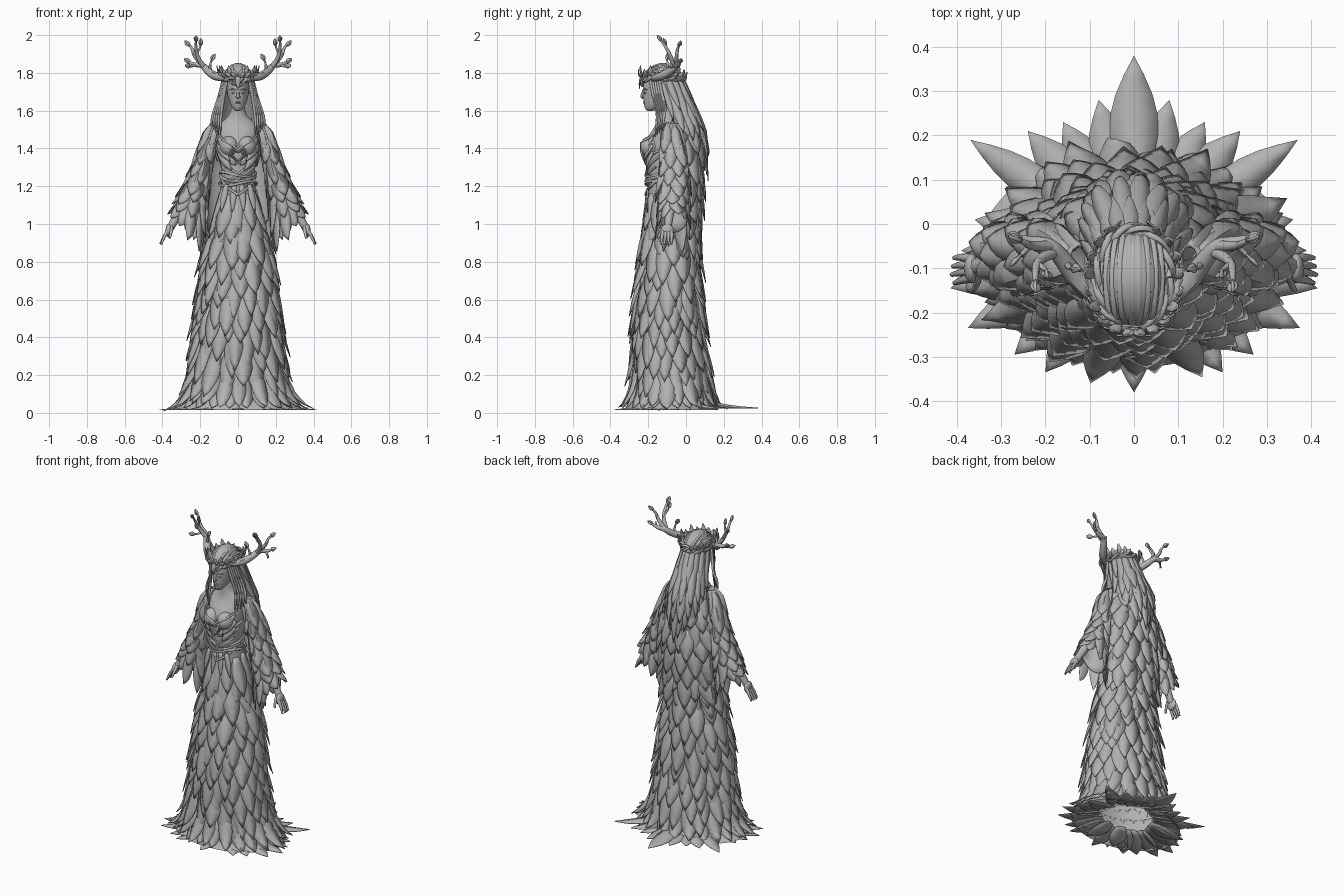
import bpy, bmesh, math, random
from math import sin, cos, pi, radians
from mathutils import Vector, Matrix

random.seed(4)
cube = bpy.data.objects.get("Cube")
if cube:
    bpy.data.objects.remove(cube, do_unlink=True)

stone = bpy.data.materials.new("stone_grey")
stone.use_nodes = True
stone.diffuse_color = (0.45, 0.45, 0.45, 1)
stone.node_tree.nodes["Principled BSDF"].inputs["Base Color"].default_value = (0.45, 0.45, 0.45, 1)


def finish(ob, mirror=False, thick=0, smooth=0):
    bpy.context.scene.collection.objects.link(ob)
    bpy.ops.object.select_all(action='DESELECT')
    ob.select_set(True)
    bpy.context.view_layer.objects.active = ob
    if ob.type == 'CURVE':
        bpy.ops.object.convert(target='MESH')
        ob = bpy.context.view_layer.objects.active
    ob.data.materials.clear()
    ob.data.materials.append(stone)
    bpy.ops.object.shade_smooth_by_angle(angle=radians(45))
    if mirror:
        ob.modifiers.new("mirror", 'MIRROR').use_mirror_merge = False
    if smooth:
        ob.modifiers.new("smooth", 'SUBSURF').levels = smooth
    if thick:
        mod = ob.modifiers.new("thickness", 'SOLIDIFY')
        mod.thickness, mod.offset = thick, 0
    return ob


def from_bmesh(name, bm, **kw):
    bmesh.ops.recalc_face_normals(bm, faces=bm.faces)
    me = bpy.data.meshes.new(name)
    bm.to_mesh(me)
    bm.free()
    return finish(bpy.data.objects.new(name, me), **kw)


def tubes(name, paths, mirror=False):
    """Tapered round strands; each point is x, y, z, radius."""
    cu = bpy.data.curves.new(name, 'CURVE')
    cu.dimensions, cu.bevel_depth, cu.bevel_resolution = '3D', 1, 2
    cu.resolution_u, cu.use_fill_caps = 4, True
    for path in paths:
        sp = cu.splines.new('NURBS')
        sp.points.add(len(path) - 1)
        for p, (x, y, z, r) in zip(sp.points, path):
            p.co, p.radius = (x, y, z, 1), r
        sp.order_u, sp.use_endpoint_u = 3, True
    return finish(bpy.data.objects.new(name, cu), mirror=mirror)


def surface(rows):
    """Stacked ellipses (z, y, rx, ry, x, tilt) -> point at angle and distance down."""
    rows = [Vector((*r, 0, 0)[:6]) for r in rows]
    dist = [0]
    for a, b in zip(rows, rows[1:]):
        dist.append(dist[-1] + math.hypot(b[0] - a[0], b[2] - a[2]))

    def at(a, v, out=0):
        i = sum(d <= v for d in dist[1:-1])
        t = (v - dist[i]) / (dist[i + 1] - dist[i])
        z, y, rx, ry, x, tilt = rows[i] + (rows[i + 1] - rows[i]) * t
        return Vector((x + (rx + out) * cos(a), y + (ry + out) * sin(a),
                       max(0.01, z + tilt * cos(a) + out * 0.25)))
    return at, dist


def loft(name, rows, a0=0, a1=2 * pi, caps=False, n=24, **kw):
    at, dist = surface(rows)
    bm = bmesh.new()
    full = a1 - a0 > 6.28
    rings = [[bm.verts.new(at(a0 + (a1 - a0) * i / n, d)) for i in range(n if full else n + 1)]
             for d in dist]
    for r, s in zip(rings, rings[1:]):
        for i in range(n):
            j = (i + 1) % len(r)
            bm.faces.new((r[i], r[j], s[j], s[i]))
    if caps:
        bm.faces.new(rings[0])
        bm.faces.new(rings[-1])
    from_bmesh(name, bm, smooth=1, **kw)
    return at, dist[-1]


def leaf(bm, fn, w):
    """Pointed, ridged leaf on the mapping fn(side, along, out)."""
    last = None
    for i in range(7):
        t = i / 6
        h = w * max(0, sin(pi * (0.18 + 0.82 * t)))
        mid = bm.verts.new(fn(0, t, h * 0.18))
        row = [mid] * 3 if i == 6 else [bm.verts.new(fn(-h, t, 0)), mid, bm.verts.new(fn(h, t, 0))]
        if last:
            for k in (0, 1):
                bm.faces.new(list(dict.fromkeys((last[k], last[k + 1], row[k + 1], row[k]))))
        last = row


def free_leaf(bm, base, tip, normal, w, bend=0.0):
    base, tip = Vector(base), Vector(tip)
    n = Vector(normal).normalized()
    side = (tip - base).cross(n).normalized()
    leaf(bm, lambda u, t, o: base.lerp(tip, t) + side * u + n * (o + bend * sin(pi * t)), w)


def surface_leaf(bm, at, a, v, length, w, flare):
    g = (at(a + 0.01, v + length / 2) - at(a - 0.01, v + length / 2)).length / 0.02
    leaf(bm, lambda u, t, o: at(a + u / g, v + length * t, o + flare * t), w)


def leaf_rows(bm, at, v0, v1, step, length, w, flare, a0=0, a1=2 * pi):
    count = round((v1 - v0) / step)
    for k in range(count + 1):
        v = v0 + (v1 - v0) * k / count
        arc = sum((at(a0 + (a1 - a0) * (i + 1) / 16, v + length / 2)
                   - at(a0 + (a1 - a0) * i / 16, v + length / 2)).length for i in range(16))
        n = max(4, round(arc / (w * 1.6)))
        for i in range(n):
            a = a0 + (a1 - a0) * (i + 0.25 + 0.5 * (k % 2) + random.uniform(-0.2, 0.2)) / n
            surface_leaf(bm, at, a, v + random.uniform(-0.015, 0.015), length * random.uniform(0.85, 1.15),
                         w * random.uniform(0.85, 1.15), flare * min(1, 0.5 + v * 2) * random.uniform(0.5, 1.4))


def blob(bm, loc, scale):
    m = Matrix.Translation(loc) @ Matrix.Diagonal((*scale, 1))
    bmesh.ops.create_uvsphere(bm, u_segments=20, v_segments=12, radius=1, matrix=m)


# Skirt with overlapping leaves, flaring onto the floor
skirt, end = loft("skirt", [
    (1.24, -.11, .085, .09), (1.15, -.09, .098, .11), (1.0, -.085, .13, .13),
    (.8, -.085, .172, .145), (.6, -.09, .2, .165), (.4, -.093, .222, .178), (.2, -.08, .247, .195),
    (.1, -.08, .275, .205), (.04, -.08, .315, .225), (.015, -.075, .355, .25)], n=40)
bm = bmesh.new()
leaf_rows(bm, skirt, 0.07, end - 0.26, 0.085, 0.24, 0.043, 0.034)
for a, v, size in ((0, .12, .42), (-.28, .1, .36), (.28, .1, .36), (0, .85, .4)):
    surface_leaf(bm, skirt, a - pi / 2, v, size, 0.04, 0.022)
from_bmesh("skirt_leaves", bm, thick=0.004)

# Hem and train leaves: one layer on the floor, one rising against the skirt
bm = bmesh.new()
for x, y, w in ((0, .38, .055), (.08, .28, .05), (.16, .23, .05), (.24, .21, .05), (.32, .15, .05), (.37, .19, .04),
                (.36, .01, .05), (.39, -.06, .05), (.415, -.145, .05), (.375, -.235, .05), (.27, -.295, .05),
                (.2, -.335, .05), (.1, -.31, .05), (0, -.38, .045)):
    for s in ((1, -1) if x else (1,)):
        free_leaf(bm, (s * x * .4, -.06 + (y + .06) * .4, .055), (s * x, y, .016 if y < .15 else .026),
                  (0, 0, 1), w, -.012)
for i in range(24):
    a = (i + .5) * pi / 12
    surface_leaf(bm, skirt, a, end - .2, .19, .042, .018)
from_bmesh("hem_leaves", bm, thick=0.004)

# Torso, neck and bust
bodice_rows = [(1.46, -.1, .112, .108), (1.4, -.105, .108, .118), (1.32, -.105, .095, .105),
               (1.25, -.11, .085, .097), (1.18, -.1, .098, .108)]
loft("torso", [(1.66, -.12, .034, .036), (1.59, -.11, .037, .042), (1.56, -.1, .06, .055),
               (1.53, -.09, .105, .07), (1.5, -.09, .118, .085)] + bodice_rows, caps=True)
bm = bmesh.new()
blob(bm, (.047, -.188, 1.41), (.05, .055, .055))
from_bmesh("bust", bm, mirror=True)

# Bodice bands, belts and centre ornament
bodice, _ = surface(bodice_rows)


def band(a0, v0, a1, v1, r):
    pts = [bodice(radians(a0 + (a1 - a0) * i / 6) - pi / 2, v0 + (v1 - v0) * i / 6, .004) for i in range(7)]
    return [(*p, r) for p in pts]


tubes("bodice_bands", [band(75, .1, -30, .24, .006), band(60, .16, -40, .27, .006), band(85, .06, 0, .14, .007),
                       band(90, .2, 0, .31, .008),
                       [(.1, -.17, 1.47, .005), (.075, -.23, 1.44, .007), (.03, -.24, 1.42, .007), (0, -.232, 1.39, .008)],
                       [(0, -.217, 1.33, .006), (.04, -.232, 1.36, .007), (.035, -.24, 1.41, .007), (0, -.235, 1.38, .006)]],
      mirror=True)
tubes("belts", [[(*bodice(i * pi / 12, v + .012 * sin(i * pi / 12 * 2 + v * 50), .006), .008) for i in range(25)]
                for v in (.2, .225, .25)])
bm = bmesh.new()
for x0, z0, x1, z1 in ((.1, 1.46, .035, 1.36), (.105, 1.42, .04, 1.33), (.1, 1.38, .03, 1.28), (.06, 1.37, .01, 1.31)):
    free_leaf(bm, (x0, -.175, z0), (x1, -.228 + (1.36 - z1) * .25, z1), (.3, -1, 0), .02, .012)
for x in (.02, .06):
    free_leaf(bm, (x, -.2, 1.21), (x * 1.5, -.222 + x * .3, 1.06), (x * 4, -1, .1), .017, .004)
from_bmesh("bodice_leaves", bm, mirror=True, thick=0.004)

# Leaf cape over the back
cape, end = loft("cape", [
    (1.55, -.06, .075, .05), (1.48, -.04, .125, .09), (1.35, -.025, .165, .098),
    (1.2, -.02, .17, .098), (1.0, -.02, .16, .085), (.9, -.02, .165, .08)], a0=0, a1=pi, thick=0.006)
bm = bmesh.new()
leaf_rows(bm, cape, 0.0, end - 0.12, 0.085, 0.2, 0.045, 0.033, radians(-5), radians(185))
from_bmesh("cape_leaves", bm, thick=0.004)

# Bell sleeves with leaves, longer on the inner side
sleeve, end = loft("sleeves", [
    (1.53, -.08, .02, .03, .125), (1.49, -.078, .035, .05, .143), (1.4, -.07, .04, .06, .168),
    (1.3, -.065, .045, .065, .19), (1.2, -.065, .052, .068, .216, .02), (1.1, -.065, .06, .07, .242, .04),
    (1.03, -.065, .064, .072, .255, .075)], mirror=True, thick=0.005)
bm = bmesh.new()
leaf_rows(bm, sleeve, 0.0, end - 0.07, 0.075, 0.165, 0.036, 0.024)
from_bmesh("sleeve_leaves", bm, mirror=True, thick=0.004)

# Arms and hands
arms = [[(.22, -.07, 1.25, .035), (.29, -.08, 1.1, .029), (.335, -.092, 1.02, .021), (.36, -.097, .975, .02)],
        [(.352, -.11, .985, .01), (.352, -.135, .96, .009), (.362, -.148, .925, .006)]]
for i in range(4):
    y = -.073 - .018 * i
    arms.append([(.368, y * .8 - .02, .965, .011), (.392, y, .935, .009), (.406 + .003 * (i % 3), y * 1.05, .893, .005)])
tubes("arms_and_fingers", arms, mirror=True)
bm = bmesh.new()
blob(bm, (.367, -.1, .965), (.017, .034, .036))
from_bmesh("palms", bm, mirror=True)

# Head and face
loft("head", [(1.598, -.19, .012, .014), (1.605, -.185, .024, .03), (1.625, -.172, .038, .05),
              (1.655, -.153, .05, .073), (1.69, -.142, .058, .087), (1.74, -.135, .061, .094),
              (1.79, -.13, .056, .086), (1.83, -.125, .038, .06), (1.845, -.125, .012, .02)], caps=True)
bm = bmesh.new()
blob(bm, (.024, -.217, 1.694), (.012, .006, .005))
blob(bm, (.005, -.221, 1.645), (.012, .007, .0035))
blob(bm, (.004, -.219, 1.638), (.009, .007, .004))
blob(bm, (.007, -.229, 1.671), (.006, .006, .005))
from_bmesh("eyes_and_lips", bm, mirror=True)
tubes("nose", [[(0, -.222, 1.715, .006), (0, -.23, 1.69, .007), (0, -.236, 1.672, .008), (0, -.226, 1.666, .006)]])
tubes("brows", [[(.01, -.228, 1.708, .003), (.025, -.224, 1.716, .004), (.045, -.204, 1.712, .002)]], mirror=True)

# Hair cap, flowing back locks and front strands
bm = bmesh.new()
blob(bm, (0, -.122, 1.755), (.078, .104, .095))
low = [v for v in bm.verts if v.co.z < 1.765 - max(0, v.co.y + .15) * 3]
bmesh.ops.delete(bm, geom=low, context='VERTS')
from_bmesh("hair_cap", bm, thick=0.004)
hair, end = loft("hair_back", [
    (1.79, -.115, .068, .092), (1.7, -.085, .08, .1), (1.6, -.045, .092, .098), (1.5, -.015, .11, .105),
    (1.4, -.008, .11, .105), (1.34, -.008, .085, .1)], radians(-15), radians(195), thick=0.006)
bm = bmesh.new()
leaf_rows(bm, hair, 0.0, end - 0.14, 0.08, 0.24, 0.022, 0.026, radians(-20), radians(200))
from_bmesh("hair_locks", bm, thick=0.004)
strands = []
for i in range(5):
    d = i * .012
    strands.append([(.055 + d * .5, -.19 + d, 1.775, .006), (.072 + d * .4, -.18 + d, 1.7, .009),
                    (.084 + d * .7, -.155 + d, 1.62, .009), (.094 + d, -.15 + d * .6, 1.55, .008),
                    (.092 + d, -.165 + d, 1.46 + d, .002)])
    # Locks combed from the brow over the crown to the nape
    lean = radians(8 + 15 * i)
    strands.append([(.077 * sin(lean) * cos(b) ** .3 + .001, -.122 + .102 * sin(b),
                     1.752 + .094 * cos(lean) * cos(b), .008) for b in [radians(k * 16) for k in range(-5, 6)]])
tubes("hair_strands", strands, mirror=True)

# Woven crown with leaves and a brow point
vines = []
for ph in (0, 2.1, 4.2):
    vine = []
    for i in range(37):
        a = i * pi / 18
        dip = .03 * max(0, -sin(a)) ** 10
        vine.append(((.084 + .007 * cos(4 * a + ph)) * cos(a), -.122 + (.113 + .007 * cos(4 * a + ph)) * sin(a),
                     1.778 + .018 * sin(4 * a + ph) - dip, .008))
    vines.append(vine)
tubes("crown_vines", vines)
bm = bmesh.new()
for deg in range(-85, 60, 18):
    a = radians(deg)
    d = Vector((cos(a), sin(a), 0))
    base = Vector((.084 * cos(a), -.122 + .113 * sin(a), 1.775))
    free_leaf(bm, base, base + d * .016 + Vector((.012, 0, .075 - .03 * (deg % 4) / 3)), d, .013, .006)
    free_leaf(bm, base, base + d * .02 + Vector((-.03 * sin(a), .03 * cos(a), .03)), d, .011, .006)
free_leaf(bm, (.002, -.235, 1.79), (.002, -.245, 1.715), (0, -1, 0), .011, .006)
from_bmesh("crown_leaves", bm, mirror=True, thick=0.004)

# Branching antlers with buds at the tips
antlers = [
    [(.06, -.18, 1.775, .016), (.115, -.145, 1.775, .024), (.16, -.08, 1.81, .021), (.19, -.045, 1.845, .016),
     (.23, -.04, 1.84, .012), (.262, -.03, 1.86, .006)],
    [(.175, -.06, 1.825, .015), (.21, -.075, 1.87, .012), (.225, -.1, 1.93, .009), (.222, -.135, 1.975, .005)],
    [(.19, -.05, 1.845, .013), (.235, -.05, 1.89, .01), (.24, -.045, 1.93, .008), (.262, -.035, 1.95, .005)],
    [(.22, -.09, 1.905, .008), (.2, -.1, 1.925, .006), (.197, -.11, 1.955, .004)],
    [(.15, -.09, 1.81, .009), (.15, -.1, 1.85, .006), (.135, -.1, 1.875, .004)],
    [(.225, -.04, 1.845, .008), (.245, -.06, 1.83, .006), (.26, -.075, 1.835, .004)]]
tubes("antlers", antlers, mirror=True)
bm = bmesh.new()
for path in antlers:
    tip, prev = Vector(path[-1][:3]), Vector(path[-2][:3])
    d = (tip - prev).normalized()
    free_leaf(bm, tip - d * .008, tip + d * .03, (.2, -1, .3), .013, .003)
    free_leaf(bm, tip - d * .008, tip + d * .03, (1, .2, .3), .011, .003)
from_bmesh("antler_buds", bm, mirror=True, thick=0.004)
